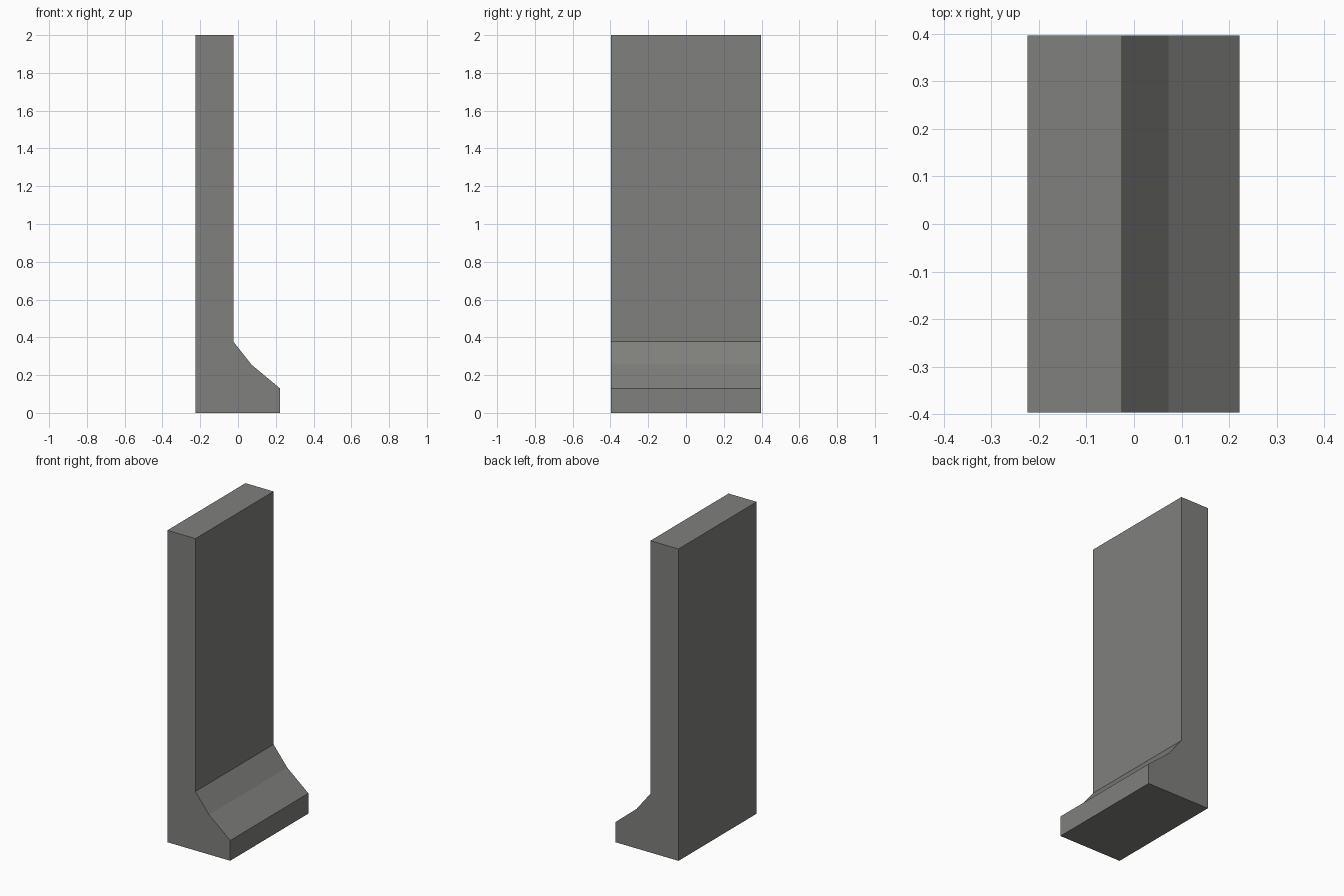
import bpy, bmesh

if "Cube" in bpy.data.objects:
    bpy.data.objects.remove(bpy.data.objects["Cube"])

# Concrete colour
mat = bpy.data.materials.new("concrete grey")
mat.diffuse_color = (0.215, 0.215, 0.205, 1)
mat.use_nodes = True
mat.node_tree.nodes["Principled BSDF"].inputs["Base Color"].default_value = mat.diffuse_color

# Retaining wall cross-section (x, z): upright slab, sloped fillet, short toe
profile = [(-0.224, 0), (0.222, 0), (0.222, 0.13), (0.072, 0.255),
           (-0.025, 0.378), (-0.025, 2), (-0.224, 2)]
half_depth = 0.396

# Extrude the section along y
bm = bmesh.new()
section = bm.faces.new([bm.verts.new((x, -half_depth, z)) for x, z in profile])
extruded = bmesh.ops.extrude_face_region(bm, geom=[section])
moved = [v for v in extruded["geom"] if isinstance(v, bmesh.types.BMVert)]
bmesh.ops.translate(bm, verts=moved, vec=(0, 2 * half_depth, 0))
bmesh.ops.recalc_face_normals(bm, faces=bm.faces)

mesh = bpy.data.meshes.new("retaining_wall")
bm.to_mesh(mesh)
bm.free()
mesh.materials.append(mat)
wall = bpy.data.objects.new("retaining_wall", mesh)
bpy.context.collection.objects.link(wall)
